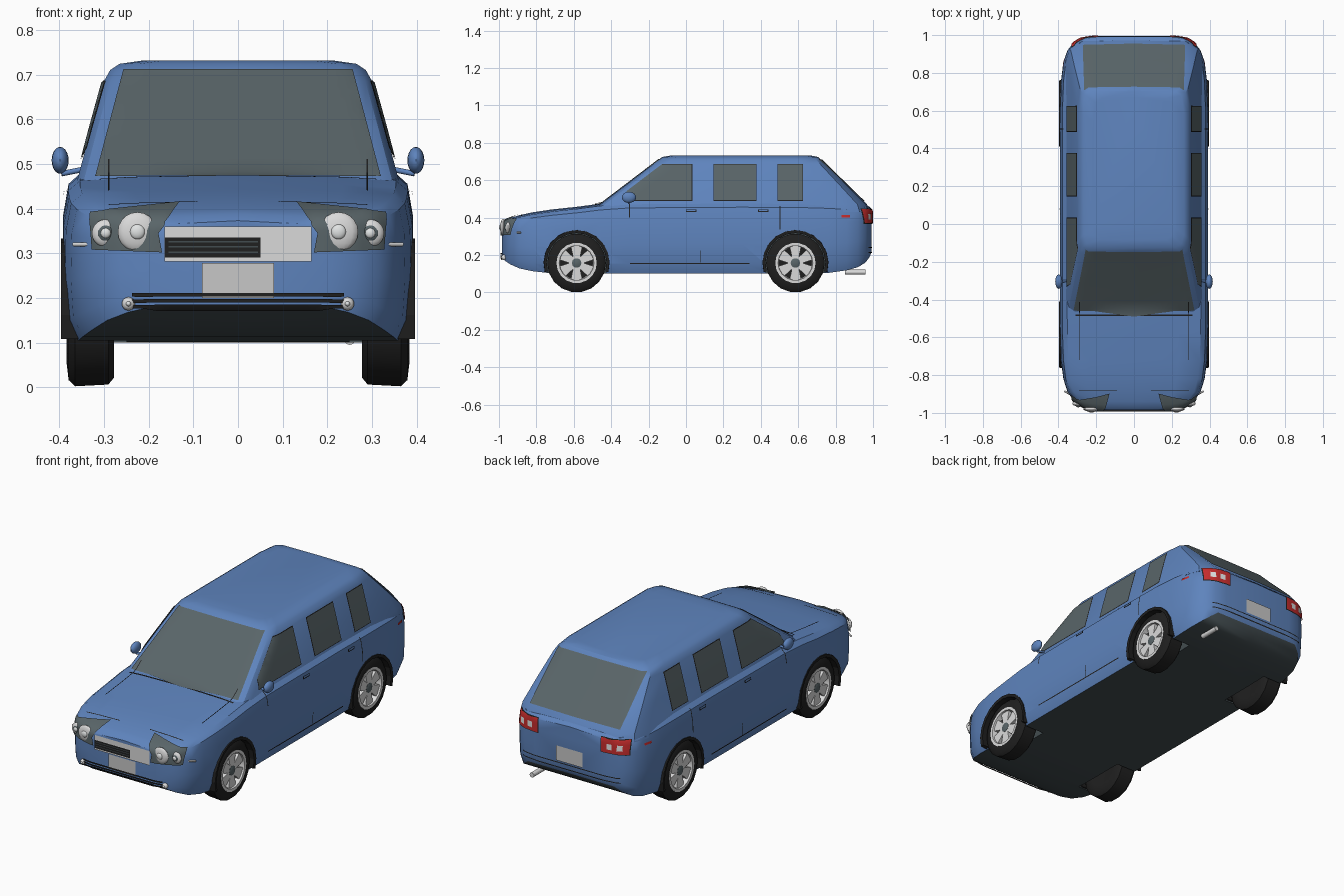
import bpy, bmesh, math
from mathutils import Vector, Matrix
from mathutils.bvhtree import BVHTree

cube = bpy.data.objects.get("Cube")
if cube:
    bpy.data.objects.remove(cube, do_unlink=True)


def material(name, rgb):
    m = bpy.data.materials.new(name)
    m.use_nodes = True
    m.diffuse_color = (*rgb, 1)
    m.node_tree.nodes["Principled BSDF"].inputs["Base Color"].default_value = (*rgb, 1)
    return m


blue = material("blue paint", (0.112, 0.23, 0.51))
glass = material("window glass", (0.1, 0.13, 0.14))
under = material("underbody grey", (0.055, 0.073, 0.08))
black = material("black rubber", (0.014, 0.014, 0.014))
silver = material("silver metal", (0.7, 0.7, 0.7))
plate = material("plate grey", (0.57, 0.57, 0.57))
red = material("tail red", (0.56, 0.025, 0.025))
lamp = material("lamp white", (0.75, 0.77, 0.77))


def finish(name, bm, mats, smooth=40):
    mesh = bpy.data.meshes.new(name)
    bm.to_mesh(mesh)
    bm.free()
    for m in mats:
        mesh.materials.append(m)
    if smooth:
        mesh.shade_smooth()
        mesh.set_sharp_from_angle(angle=math.radians(smooth))
    ob = bpy.data.objects.new(name, mesh)
    bpy.context.collection.objects.link(ob)
    return ob


def loft(name, rings, mats, cap=True, loop=False, smooth=40):
    """Skin a row of closed rings of points."""
    bm = bmesh.new()
    vs = [[bm.verts.new(p) for p in r] for r in rings]
    n = len(vs[0])
    pairs = list(zip(vs, vs[1:])) + ([(vs[-1], vs[0])] if loop else [])
    for a, b in pairs:
        for i in range(n):
            j = (i + 1) % n
            bm.faces.new((a[i], a[j], b[j], b[i]))
    if cap:
        bm.faces.new(vs[0])
        bm.faces.new(vs[-1])
    bmesh.ops.remove_doubles(bm, verts=bm.verts, dist=1e-5)
    bmesh.ops.recalc_face_normals(bm, faces=bm.faces)
    return finish(name, bm, mats, smooth)


def lathe(name, profile, y, z, side, mat, segs=18, loop=False):
    """Turn an (x, radius) profile around a wheel axle."""
    rings = []
    for x, r in profile:
        ang = [2 * math.pi * i / segs for i in range(segs)]
        rings.append([(side * x, y + r * math.cos(a), z + r * math.sin(a)) for a in ang])
    return loft(name, rings, [mat], cap=not loop, loop=loop)


def blob(name, centre, radii, mat):
    bm = bmesh.new()
    bmesh.ops.create_uvsphere(bm, u_segments=16, v_segments=10, radius=1)
    bmesh.ops.scale(bm, vec=radii, verts=bm.verts)
    bmesh.ops.translate(bm, vec=centre, verts=bm.verts)
    return finish(name, bm, [mat])


def rod(name, a, b, r, mat):
    a, b = Vector(a), Vector(b)
    bm = bmesh.new()
    bmesh.ops.create_cone(bm, cap_ends=True, segments=12, radius1=r, radius2=r, depth=(b - a).length)
    rot = (b - a).to_track_quat('Z', 'Y').to_matrix().to_4x4()
    bm.transform(Matrix.Translation((a + b) / 2) @ rot)
    return finish(name, bm, [mat])


def mirrored(half):
    """Close a half outline that starts and ends on x = 0."""
    return half + [(-x, y, z) for x, y, z in half[-2:0:-1]]


# Lower body: stations along y (y, half width, bottom, top)
stations = [(-.984, .2, .182, .365), (-.967, .265, .168, .38), (-.94, .315, .15, .39),
            (-.89, .352, .128, .405), (-.82, .374, .113, .42), (-.72, .387, .102, .435),
            (-.58, .392, .1, .45), (-.46, .393, .1, .466), (-.3, .393, .1, .478),
            (.3, .393, .1, .482), (.62, .392, .1, .48), (.76, .386, .104, .475),
            (.86, .374, .118, .468), (.92, .352, .135, .463), (.96, .32, .16, .457),
            (.982, .278, .19, .45), (.992, .21, .215, .44)]
section = [(.93, 0), (.985, .14), (1, .42), (.995, .75), (.965, .93), (.9, .99), (.6, 1.01)]
rings = []
for y, w, lo, hi in stations:
    half = [(0, y, lo)] + [(w * u, y, lo + (hi - lo) * t) for u, t in section]
    rings.append(mirrored(half + [(0, y, hi + .008)]))
body = loft("body", rings, [blue, under])

# Wheel wells cut out of the body
AXLES = {"front": (-.585, .157), "rear": (.585, .157)}
for y, z in AXLES.values():
    for s in (1, -1):
        cutter = lathe("well_cutter", [(.25, .166), (.5, .166)], y, z, s, under, 24)
        mod = body.modifiers.new("well", 'BOOLEAN')
        mod.operation, mod.solver, mod.object = 'DIFFERENCE', 'EXACT', cutter
        deps = bpy.context.evaluated_depsgraph_get()
        cut = bpy.data.meshes.new_from_object(body.evaluated_get(deps))
        body.modifiers.clear()
        body.data = cut
        bpy.data.objects.remove(cutter, do_unlink=True)
body.data.name = "body"
body.data.set_sharp_from_angle(angle=math.radians(35))
for p in body.data.polygons:
    c = p.center
    in_well = abs(c.x) < .383 and any(math.hypot(c.y - y, c.z - z) < .168 for y, z in AXLES.values())
    p.material_index = 1 if in_well or p.normal.z < -.5 else 0

# Cabin: outlines stacked upward (z, half width, front y, back y, rear corner size)
rings = []
for z, w, f, b, c in [(.43, .366, -.505, .985, .095), (.47, .358, -.46, .968, .085),
                      (.58, .329, -.315, .855, .065), (.685, .3, -.177, .748, .05),
                      (.71, .286, -.145, .722, .045), (.724, .265, -.127, .706, .045),
                      (.731, .215, -.085, .67, .045)]:
    half = [(0, f), (w - .045, f + .003), (w - .015, f + .025), (w, f + .07), (w, b - .13),
            (w - .28 * c, b - .6 * c), (w - c, b - .08 * c), (0, b)]
    rings.append(mirrored([(x, y, z) for x, y in half]))
cabin = loft("cabin", rings, [blue], smooth=30)

# Surface used for laying thin plates onto the bodywork
skin = bmesh.new()
skin.from_mesh(body.data)
skin.from_mesh(cabin.data)
tree = BVHTree.FromBMesh(skin)
VIEW = {"front": (lambda u, v: Vector((u, -3, v)), Vector((0, 1, 0))),
        "back": (lambda u, v: Vector((u, 3, v)), Vector((0, -1, 0))),
        "side": (lambda u, v: Vector((3, u, v)), Vector((-1, 0, 0))),
        "top": (lambda u, v: Vector((u, v, 3)), Vector((0, 0, -1)))}


def decal(name, pts, view, mat, off=.004, pair=False, step=.03):
    """Lay a flat outline onto the bodywork; pair adds the mirrored copy."""
    place, d = VIEW[view]
    for s in ((1, -1) if pair else (1,)):
        bm = bmesh.new()
        bm.faces.new([bm.verts.new(place(u, v)) for u, v in pts])
        for axis in range(3):
            if abs(d[axis]) > .5:
                continue
            n = Vector([float(i == axis) for i in range(3)])
            count = int(1 / step) + 1
            for k in range(-count, count + 1):
                geom = bm.verts[:] + bm.edges[:] + bm.faces[:]
                bmesh.ops.bisect_plane(bm, geom=geom, plane_co=n * (k * step), plane_no=n)
        for v in bm.verts:
            hit, normal, _, _ = tree.ray_cast(v.co, d)
            if hit is None:
                hit, normal, _, _ = tree.find_nearest(v.co + d * 2)
            v.co = hit + normal * off
        bm.normal_update()
        if sum(f.normal.dot(d) for f in bm.faces) > 0:
            bmesh.ops.reverse_faces(bm, faces=bm.faces)
        if s < 0:
            bmesh.ops.scale(bm, vec=(-1, 1, 1), verts=bm.verts)
            bmesh.ops.reverse_faces(bm, faces=bm.faces)
        finish(name + (("_left" if s > 0 else "_right") if pair else ""), bm, [mat])


def rect(u0, u1, v0, v1):
    return [(u0, v0), (u1, v0), (u1, v1), (u0, v1)]


# Windows
decal("windshield", [(-.318, .47), (.318, .47), (.255, .709), (-.255, .709)], "front", glass)
decal("rear_window", [(-.27, .485), (.27, .485), (.262, .708), (-.262, .708)], "back", glass)
front_pane = [(-.33, .492), (.03, .492), (.03, .681), (-.13, .681), (-.315, .54)]
panes = {"front_window": front_pane, "middle_window": rect(.15, .373, .492, .681),
         "rear_quarter_window": rect(.492, .622, .492, .681)}
for name, pts in panes.items():
    cu, cv = (sum(p[i] for p in pts) / len(pts) for i in (0, 1))
    rim = [(u + math.copysign(.004, u - cu), v + math.copysign(.004, v - cv)) for u, v in pts]
    decal(name + "_seal", rim, "side", black, .003, True)
    decal(name, pts, "side", glass, .005, True)

# Door seams, handles and markers
for i, r in enumerate([(-.304, -.299, .4, .47), (.077, .081, .16, .225), (.5, .505, .335, .46),
                       (-.3, .34, .153, .158)]):
    decal(f"door_seam_{i}", rect(*r), "side", black, .003, True)
for i, y in enumerate((0, .385)):
    decal(f"door_handle_{i}", rect(y, y + .055, .428, .442), "side", black, .007, True)
    decal(f"door_handle_face_{i}", rect(y + .004, y + .051, .433, .441), "side", blue, .009, True)
decal("side_marker", rect(.83, .875, .4, .412), "side", red, .005, True)

# Bonnet seams
decal("cowl_strip", rect(-.31, .31, -.487, -.478), "top", black, .004)
decal("bonnet_side_seam", rect(.287, .291, -.72, -.41), "top", black, .006, True)
decal("bonnet_front_seam", rect(.09, .29, -.882, -.877), "top", black, .003, True)

# Front face
decal("headlight", [(.17, .302), (.32, .308), (.327, .387), (.13, .408), (.178, .345)],
      "front", glass, .009, True, .0125)
decal("grille_panel", rect(-.165, .165, .282, .36), "front", silver, .006)
decal("grille_opening", rect(-.163, .05, .291, .335), "front", black, .009)
for i, z in enumerate((.303, .315, .326)):
    decal(f"grille_bar_{i}", rect(-.155, .045, z - .002, z + .001), "front", under, .0099)
decal("front_plate", rect(-.08, .08, .2, .278), "front", plate, .006)
for i, z in enumerate((.181, .194, .207)):
    decal(f"bumper_slot_{i}", rect(-.235, .235, z - .004, z + .004), "front", black, .008)
for s, side in ((1, "left"), (-1, "right")):
    for name, x, z, r in (("main_lamp", .225, .348, .044), ("outer_lamp", .296, .345, .031),
                          ("fog_lamp", .245, .187, .015)):
        y = tree.ray_cast(Vector((s * x, -3, z)), Vector((0, 1, 0)))[0].y
        blob(f"{name}_{side}", (s * x, y - .003, z), (r, .014, r), silver)
        if name == "outer_lamp":
            blob(f"{name}_bowl_{side}", (s * x, y - .011, z), (r * .62, .008, r * .62), glass)
        blob(f"{name}_lens_{side}", (s * x, y - .015, z), (r * .38, .008, r * .38), lamp)
    rod(f"indicator_{side}", (s * .325, -.91, .32), (s * .368, -.885, .32), .0045, silver)

    # Door mirrors
    blob(f"mirror_{side}", (s * .398, -.305, .508), (.019, .038, .03), blue)
    rod(f"mirror_arm_{side}", (s * .345, -.3, .488), (s * .395, -.305, .478), .006, blue)

# Back face
decal("tail_light_surround", rect(.186, .329, .366, .446), "back", black, .004, True, .015)
decal("tail_light", rect(.19, .325, .37, .442), "back", red, .0065, True, .015)
decal("reverse_lamp", rect(.222, .25, .388, .418), "back", lamp, .0085, True)
decal("tail_indicator", rect(.275, .3, .388, .418), "back", lamp, .0085, True)
decal("rear_plate", rect(-.08, .08, .25, .33), "back", plate, .006)
for i, z in enumerate((.215, .24)):
    decal(f"rear_bumper_line_{i}", rect(-.29, .29, z - .003, z + .002), "back", black, .003)
rod("exhaust_pipe", (.25, .85, .108), (.25, .96, .108), .013, silver)

# Wheels and arches
tyre = [(.3, .0), (.278, .09), (.278, .138), (.29, .153), (.365, .157), (.379, .143),
        (.383, .108), (.35, .104), (.345, .0)]
for end, (y, z) in AXLES.items():
    for s, side in ((1, "left"), (-1, "right")):
        tag = f"{end}_{side}"
        lathe(f"tyre_{tag}", tyre, y, z, s, black)
        lathe(f"rim_{tag}", [(.35, .1), (.384, .108), (.384, .093), (.355, .087)], y, z, s,
              silver, loop=True)
        lathe(f"hub_{tag}", [(.345, .026), (.376, .026), (.38, .016)], y, z, s, glass, 10)
        spokes = bmesh.new()
        for k in range(6):
            geo = bmesh.ops.create_cube(spokes, size=1)["verts"]
            for v in geo:
                v.co.y *= 1.4 if v.co.z > 0 else .65
            move = Matrix.Translation((s * .364, y, z)) @ Matrix.Rotation(k * math.pi / 3, 4, 'X')
            shape = Matrix.Translation((0, 0, .054)) @ Matrix.Diagonal((.022, .046, .08, 1))
            bmesh.ops.transform(spokes, matrix=move @ shape, verts=geo)
        finish(f"spokes_{tag}", spokes, [silver], 0)
        rings = []
        for k in range(13):
            a = math.radians(-16 + 212 * k / 12)
            rings.append([(s * x, y + r * math.cos(a), z + r * math.sin(a))
                          for x, r in ((.27, .16), (.394, .16), (.396, .176), (.27, .18))])
        loft(f"wheel_arch_{tag}", rings, [black], smooth=0)
